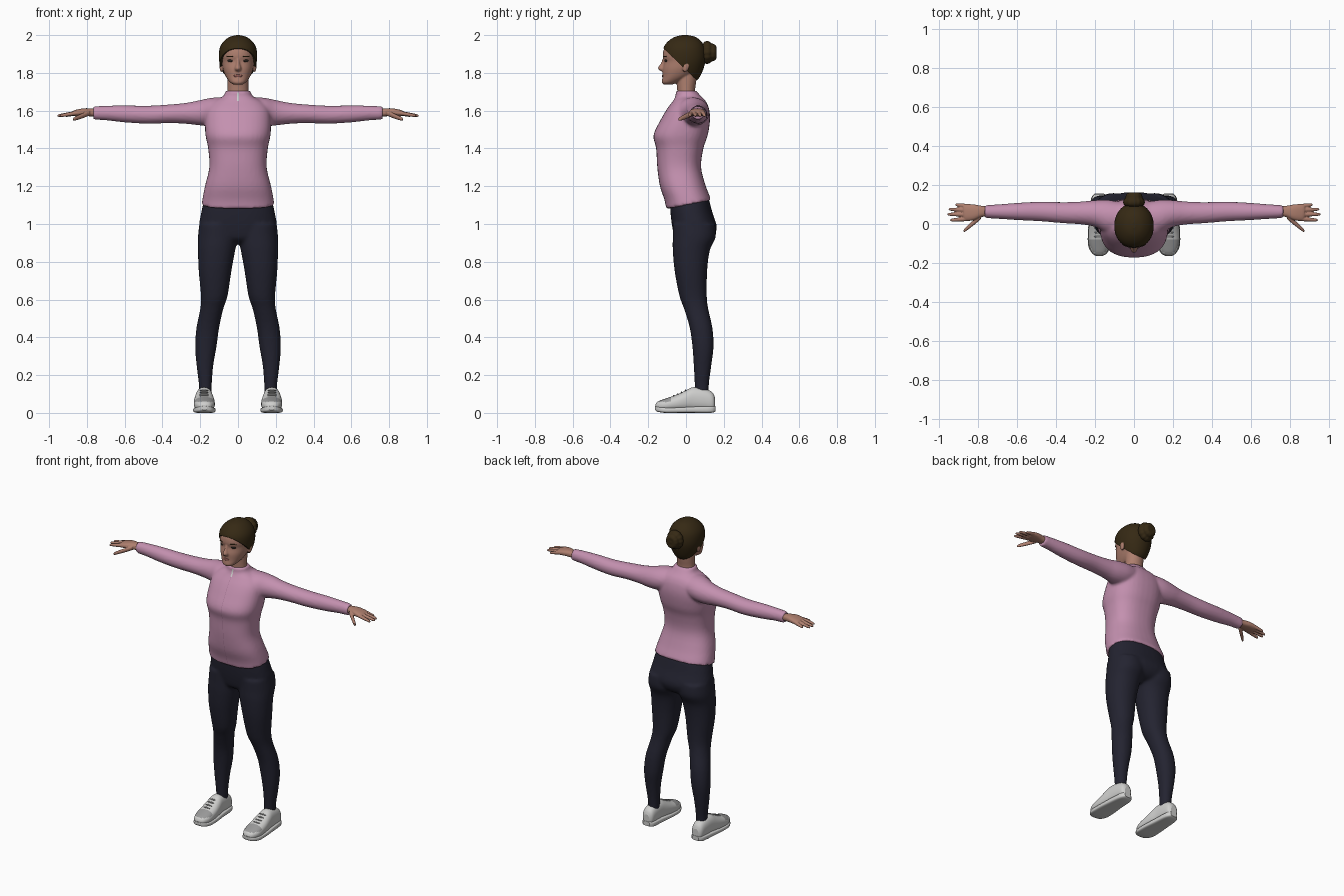
import bpy, bmesh, math
from mathutils import Vector, Matrix

cube = bpy.data.objects.get("Cube")
if cube:
    bpy.data.objects.remove(cube)


def material(name, *rgb):
    mat = bpy.data.materials.new(name)
    mat.use_nodes = True
    mat.diffuse_color = (*rgb, 1)
    bsdf = mat.node_tree.nodes["Principled BSDF"]
    bsdf.inputs["Base Color"].default_value = (*rgb, 1)
    bsdf.inputs["Roughness"].default_value = .8
    return mat


PINK = material("pink_fabric", .55, .28, .43)
ROSE = material("rose_seam", .40, .19, .31)
NAVY = material("navy_fabric", .017, .017, .03)
SKIN = material("skin", .42, .21, .155)
HAIR = material("brown_hair", .036, .022, .007)
DARK = material("eye_dark", .02, .015, .012)
LIPS = material("lip_red", .27, .1, .085)
WHITE = material("shoe_white", .62, .62, .61)
GREY = material("shoe_grey", .33, .33, .33)
SIDES = (("left", 1), ("right", -1))


def catmull(a, b, c, d, t):
    return [(2 * q + (r - p) * t + (2 * p - 5 * q + 4 * r - s) * t * t
             + (3 * q - p - 3 * r + s) * t ** 3) / 2 for p, q, r, s in zip(a, b, c, d)]


def loft(bm, axis, rings, side=1, power=2.0, steps=4, segs=36):
    """Skin rounded sections (position, low, high, low, high) along an axis."""
    rings = [(r[0], -r[1], *r[1:]) if len(r) == 4 else r for r in rings]
    last = len(rings) - 1
    path = [catmull(rings[max(i - 1, 0)], rings[i], rings[i + 1], rings[min(i + 2, last)], k / steps)
            for i in range(last) for k in range(steps)] + [rings[last]]
    loops = []
    for pos, alo, ahi, blo, bhi in path:
        loop = []
        for k in range(segs):
            ang = math.tau * k / segs
            c, s = math.cos(ang), math.sin(ang)
            a = (alo + ahi) / 2 + (ahi - alo) / 2 * math.copysign(abs(c) ** (2 / power), c)
            b = (blo + bhi) / 2 + (bhi - blo) / 2 * math.copysign(abs(s) ** (2 / power), s)
            x, y, z = {"x": (pos, a, b), "y": (a, pos, b), "z": (a, b, pos)}[axis]
            loop.append(bm.verts.new((x * side, y, z)))
        loops.append(loop)
    for low, high in zip(loops, loops[1:]):
        for k in range(segs):
            n = (k + 1) % segs
            bm.faces.new((low[k], low[n], high[n], high[k]))
    bm.faces.new(loops[0])
    bm.faces.new(loops[-1])


def ball(bm, centre, radii, tilt=None):
    mat = Matrix.Translation(centre) @ (tilt or Matrix()) @ Matrix.Diagonal((*radii, 1))
    bmesh.ops.create_uvsphere(bm, u_segments=20, v_segments=12, radius=1, matrix=mat)


def cut(bm, point, normal):
    """Remove everything on the side the normal points to and close the hole."""
    geom = bm.verts[:] + bm.edges[:] + bm.faces[:]
    bmesh.ops.bisect_plane(bm, geom=geom, plane_co=point, plane_no=normal, clear_outer=True)
    bmesh.ops.holes_fill(bm, edges=[e for e in bm.edges if e.is_boundary], sides=0)


def finish(name, bm, *mats, voxel=0, relax=3):
    bmesh.ops.recalc_face_normals(bm, faces=bm.faces[:])
    for f in bm.faces:
        f.smooth = len(f.verts) < 5
    mesh = bpy.data.meshes.new(name)
    bm.to_mesh(mesh)
    bm.free()
    obj = bpy.data.objects.new(name, mesh)
    bpy.context.collection.objects.link(obj)
    for mat in mats:
        mesh.materials.append(mat)
    if voxel:  # fuse overlapping volumes into one soft skin
        fuse = obj.modifiers.new("fuse", "REMESH")
        fuse.mode, fuse.voxel_size, fuse.use_smooth_shade = "VOXEL", voxel, True
        soft = obj.modifiers.new("soften", "SMOOTH")
        soft.factor, soft.iterations = .5, relax
    return obj


def surface(obj, origin, direction):
    """Point where a ray meets the finished surface."""
    deps = bpy.context.evaluated_depsgraph_get()
    hit, point, _, _ = obj.evaluated_get(deps).ray_cast(Vector(origin), Vector(direction))
    return point if hit else Vector(origin)


# Trousers: pelvis and two legs fused
bm = bmesh.new()
loft(bm, "z", [(1.13, .178, -.085, .122), (1.06, .195, -.082, .14), (.98, .204, -.072, .163),
               (.92, .16, -.055, .135), (.895, .06, -.01, .07)], power=2.3)
leg = [(1, .0, .205, -.07, .155), (.93, .0, .212, -.07, .157), (.86, .015, .212, -.07, .126),
       (.75, .035, .208, -.06, .112), (.62, .055, .196, -.035, .11), (.55, .078, .2, -.01, .118),
       (.45, .1, .22, .02, .14), (.35, .114, .227, .034, .146), (.25, .131, .219, .041, .134),
       (.15, .139, .207, .046, .121), (.08, .14, .206, .048, .12)]
for _, s in SIDES:
    loft(bm, "z", leg, s, 2.15)
finish("trousers", bm, NAVY, voxel=.01)

# Sweater: torso with slanted hem, fused with the sleeves
bm = bmesh.new()
loft(bm, "z", [(1.04, .195, -.1, .145), (1.12, .19, -.112, .135), (1.2, .175, -.138, .105),
               (1.3, .152, -.152, .08), (1.4, .158, -.158, .092), (1.47, .172, -.172, .115),
               (1.55, .175, -.135, .127), (1.61, .165, -.1, .122), (1.65, .13, -.07, .105),
               (1.675, .08, -.056, .08), (1.705, .066, -.054, .056)], power=2.4)
cut(bm, (0, -.1, 1.08), (0, .2, -1))
sleeve = [(.08, -.05, .115, 1.53, 1.672), (.14, -.045, .124, 1.52, 1.668),
          (.2, -.015, .122, 1.522, 1.656), (.27, -.002, .115, 1.53, 1.642),
          (.36, .004, .112, 1.534, 1.633), (.48, .014, .114, 1.531, 1.626),
          (.6, .02, .108, 1.538, 1.628), (.7, .027, .1, 1.549, 1.626),
          (.765, .03, .097, 1.552, 1.623)]
for _, s in SIDES:
    loft(bm, "x", sleeve, s)
sweater = finish("sweater", bm, PINK, voxel=.009)


# Zip and centre seam: thin strips laid on the sweater front
def strip(name, host, top, bottom, half, mat, count=16):
    bm = bmesh.new()
    rows = []
    for i in range(count + 1):
        z = top + (bottom - top) * i / count
        y = surface(host, (0, -1, z), (0, 1, 0)).y - .0015
        rows.append([bm.verts.new((x, y, z)) for x in (-half, half)])
    for a, b in zip(rows, rows[1:]):
        bm.faces.new((a[0], b[0], b[1], a[1]))
    finish(name, bm, mat)


strip("collar_zip", sweater, 1.695, 1.65, .005, WHITE)
strip("centre_seam", sweater, 1.65, 1.1, .0013, ROSE, 40)

# Head: skull, neck, nose and ears fused
bm = bmesh.new()
loft(bm, "z", [(1.738, .022, -.118, -.075), (1.75, .042, -.128, -.04), (1.78, .064, -.124, .02),
               (1.82, .08, -.124, .07), (1.86, .086, -.117, .088), (1.89, .089, -.123, .093),
               (1.93, .085, -.115, .09), (1.965, .064, -.085, .068), (1.985, .03, -.04, .03)],
     power=2.2)
loft(bm, "z", [(1.64, .062, -.045, .06), (1.7, .056, -.046, .048), (1.76, .055, -.05, .055),
               (1.83, .055, -.05, .06)])
loft(bm, "z", [(1.88, .009, -.122, -.09), (1.85, .011, -.134, -.09), (1.825, .018, -.149, -.09),
               (1.812, .016, -.138, -.09), (1.807, .01, -.125, -.09)])
for _, s in SIDES:
    ball(bm, (.088 * s, .0, 1.835), (.01, .018, .032), Matrix.Rotation(-.25, 4, "X"))
head = finish("head", bm, SKIN, voxel=.005, relax=2)

# Eyes, brows and lips laid on the face
for label, s in SIDES:
    for part, x, z, size in (("eye", .042, 1.864, (.015, .004, .007)),
                             ("brow", .043, 1.887, (.02, .003, .0035))):
        bm = bmesh.new()
        spot = surface(head, (x * s, -1, z), (0, 1, 0))
        ball(bm, spot, size, Matrix.Rotation(.4 * s, 4, "Z"))
        finish(f"{label}_{part}", bm, DARK if part == "eye" else HAIR)
bm = bmesh.new()
ball(bm, surface(head, (0, -1, 1.784), (0, 1, 0)), (.023, .004, .007))
finish("lips", bm, LIPS)

# Hair: cap trimmed along a sloping hairline, with a coiled bun
bm = bmesh.new()
loft(bm, "z", [(1.755, .04, -.03, .05), (1.78, .07, -.09, .074), (1.83, .093, -.122, .095),
               (1.88, .101, -.125, .106), (1.93, .097, -.12, .1), (1.965, .077, -.097, .082),
               (1.99, .045, -.06, .05), (2, .008, -.02, .01)], power=2.1)
cut(bm, (0, -.125, 1.935), (0, -1, -1.05))
finish("hair_cap", bm, HAIR)
bm = bmesh.new()
ball(bm, (0, .122, 1.908), (.036, .041, .04))
coil = [(.034, .112), (.022, .138)]
for ring, y in coil:  # rings of balls form the twisted coils
    for k in range(12):
        a = math.tau * k / 12
        ball(bm, (ring * math.cos(a), y, 1.908 + 1.15 * ring * math.sin(a)), (.022, .024, .022))
finish("hair_bun", bm, HAIR, voxel=.005, relax=2)


# Hands: palm, four fingers and a thumb fused
def finger(bm, base, tip, radius, side):
    rings = []
    for t, scale in ((0, 1), (.3, 1.05), (.7, .9), (.93, .7), (1, .3)):
        x, y, z = Vector(base).lerp(Vector(tip), t)
        r = radius * scale
        rings.append((x, y - r, y + r, z - r, z + r))
    loft(bm, "x", rings, side, segs=16)


palm = [(.73, .042, .088, 1.567, 1.605), (.78, .036, .093, 1.57, 1.612),
        (.82, .02, .1, 1.571, 1.612), (.86, .016, .102, 1.57, 1.604), (.875, .03, .095, 1.576, 1.598)]
for label, s in SIDES:
    bm = bmesh.new()
    loft(bm, "x", palm, s, 2.4)
    for base, tip, reach in ((.09, .099, .915), (.07, .076, .95), (.048, .05, .956), (.027, .02, .942)):
        finger(bm, (.84, base, 1.59), (reach, tip, 1.573), .0105, s)
    finger(bm, (.785, .038, 1.588), (.874, -.037, 1.553), .0135, s)
    finish(f"{label}_hand", bm, SKIN, voxel=.0035, relax=2)

# Shoes: upper with a grey toe panel, flat sole and laces
upper = [(-.162, .168, .19, .028, .042), (-.15, .143, .212, .014, .06), (-.11, .125, .231, .008, .075),
         (-.05, .123, .234, .008, .096), (0, .128, .23, .008, .12), (.04, .134, .225, .008, .136),
         (.1, .137, .22, .008, .128), (.14, .142, .214, .008, .108), (.154, .158, .198, .02, .08)]
sole = [(-.165, .165, .192, .016, .036), (-.15, .139, .215, .006, .034), (-.11, .121, .235, 0, .03),
        (-.04, .12, .236, 0, .03), (.04, .128, .23, 0, .034), (.13, .135, .22, 0, .036),
        (.157, .155, .2, .008, .036)]
for label, s in SIDES:
    bm = bmesh.new()
    loft(bm, "y", upper, s, 2.3)
    bm.normal_update()
    for f in bm.faces:
        c = f.calc_center_median()
        f.material_index = int(-.15 < c.y < -.085 and c.z > .058)
    shoe = finish(f"{label}_shoe", bm, WHITE, GREY)
    bm = bmesh.new()
    loft(bm, "y", sole, s, 4)
    finish(f"{label}_sole", bm, WHITE)
    bm = bmesh.new()
    for k in range(4):
        spot = surface(shoe, (.18 * s, -.065 + .021 * k, 1), (0, 0, -1))
        ball(bm, spot, (.024, .005, .004))
    finish(f"{label}_laces", bm, GREY)
